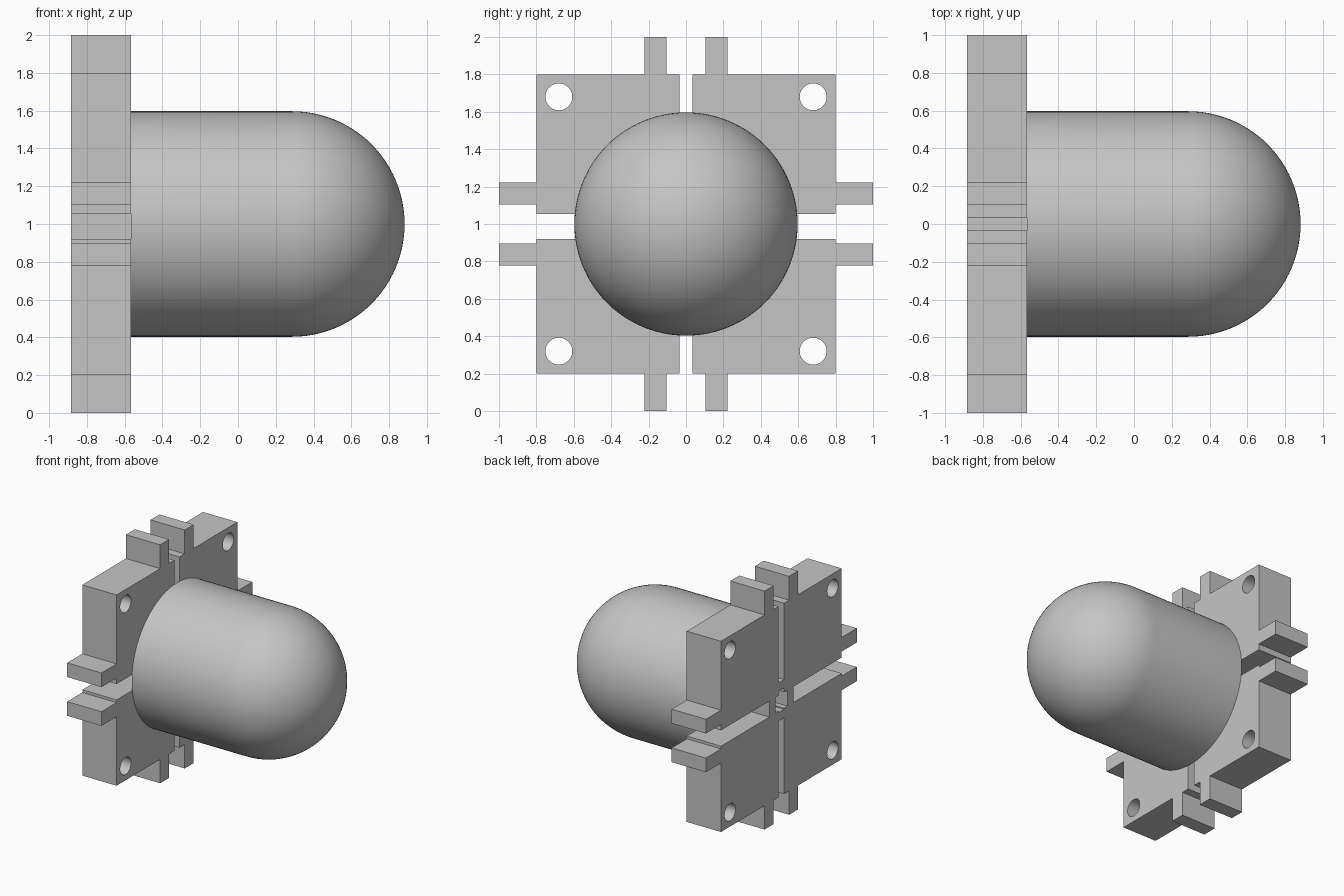
import bpy, bmesh, math
from mathutils import Matrix

cube = bpy.data.objects.get("Cube")
if cube:
    bpy.data.objects.remove(cube)

BACK, FACE = -0.885, -0.567      # plate depth along x
MID = 1.0                        # height of the central axis
RADIUS, TIP = 0.597, 0.882

grey = bpy.data.materials.new("plain_grey")
grey.use_nodes = True
colour = (0.56, 0.56, 0.56, 1)
grey.diffuse_color = colour
grey.node_tree.nodes["Principled BSDF"].inputs["Base Color"].default_value = colour


def make_object(name, bm):
    bmesh.ops.recalc_face_normals(bm, faces=bm.faces)
    mesh = bpy.data.meshes.new(name)
    bm.to_mesh(mesh)
    bm.free()
    obj = bpy.data.objects.new(name, mesh)
    bpy.context.collection.objects.link(obj)
    mesh.materials.append(grey)
    return obj


def extrude_profile(name, points):
    """Extrude a (y, z) outline through the plate depth."""
    bm = bmesh.new()
    face = bm.faces.new([bm.verts.new((BACK, y, z)) for y, z in points])
    moved = bmesh.ops.extrude_face_region(bm, geom=[face])["geom"]
    verts = [v for v in moved if isinstance(v, bmesh.types.BMVert)]
    bmesh.ops.translate(bm, verts=verts, vec=(FACE - BACK, 0, 0))
    return make_object(name, bm)


def bolt_cutter(y, z):
    bm = bmesh.new()
    bmesh.ops.create_cone(bm, cap_ends=True, segments=40, radius1=0.072,
                          radius2=0.072, depth=1,
                          matrix=Matrix.Translation((BACK, y, z))
                          @ Matrix.Rotation(math.pi / 2, 4, "Y"))
    cutter = make_object("bolt_cutter", bm)
    cutter.hide_render = True
    return cutter


def corner_block(name, side, up, gap):
    """One quarter of the plate, with two tabs and a bolt hole."""
    outline = [(0.035, gap), (0.8, gap), (0.8, 0.103), (1, 0.103),
               (1, 0.222), (0.8, 0.222), (0.8, 0.8), (0.222, 0.8),
               (0.222, 1), (0.103, 1), (0.103, 0.8), (0.035, 0.8)]
    block = extrude_profile(name, [(side * y, MID + up * z) for y, z in outline])
    cutter = bolt_cutter(side * 0.68, MID + up * 0.68)
    mod = block.modifiers.new("bolt_hole", "BOOLEAN")
    mod.operation, mod.solver, mod.object = "DIFFERENCE", "EXACT", cutter
    bpy.context.view_layer.objects.active = block
    bpy.ops.object.modifier_apply(modifier=mod.name)
    bpy.data.objects.remove(cutter)
    return block


def bridge(name, y0, y1, z0, z1):
    return extrude_profile(name, [(y0, z0), (y1, z0), (y1, z1), (y0, z1)])


smooth = []
# Four corner blocks; the horizontal slot sits slightly low
for up, level, gap in ((1, "upper", 0.053), (-1, "lower", 0.08)):
    for side, hand in ((1, "back"), (-1, "front")):
        smooth.append(corner_block(f"{level}_{hand}_block", side, up, gap))

# Small bridges across the slots around the open centre
for s, hand in ((1, "back"), (-1, "front")):
    bridge(f"{hand}_bridge", *sorted((s * 0.08, s * 0.16)), MID - 0.08, MID + 0.053)
for s, level in ((1, "upper"), (-1, "lower")):
    bridge(f"{level}_bridge", -0.035, 0.035,
           *sorted((MID + s * 0.09, MID + s * 0.16)))

# Round-ended body: a half outline spun about the x axis
bm = bmesh.new()
centre = TIP - RADIUS
steps = 24
path = [(FACE, 0), (FACE, RADIUS)]
path += [(centre + RADIUS * math.sin(a), RADIUS * math.cos(a))
         for a in (i * math.pi / 2 / steps for i in range(steps))]
path.append((TIP, 0))
verts = [bm.verts.new((x, 0, MID + r)) for x, r in path]
edges = [bm.edges.new(pair) for pair in zip(verts, verts[1:])]
bmesh.ops.spin(bm, geom=verts + edges, cent=(0, 0, MID), axis=(1, 0, 0),
               angle=math.tau, steps=96, use_merge=True)
bmesh.ops.remove_doubles(bm, verts=bm.verts, dist=0.0001)
smooth.append(make_object("domed_body", bm))

bpy.ops.object.select_all(action="DESELECT")
for obj in smooth:
    obj.select_set(True)
bpy.context.view_layer.objects.active = smooth[-1]
bpy.ops.object.shade_smooth_by_angle(angle=math.radians(30))
